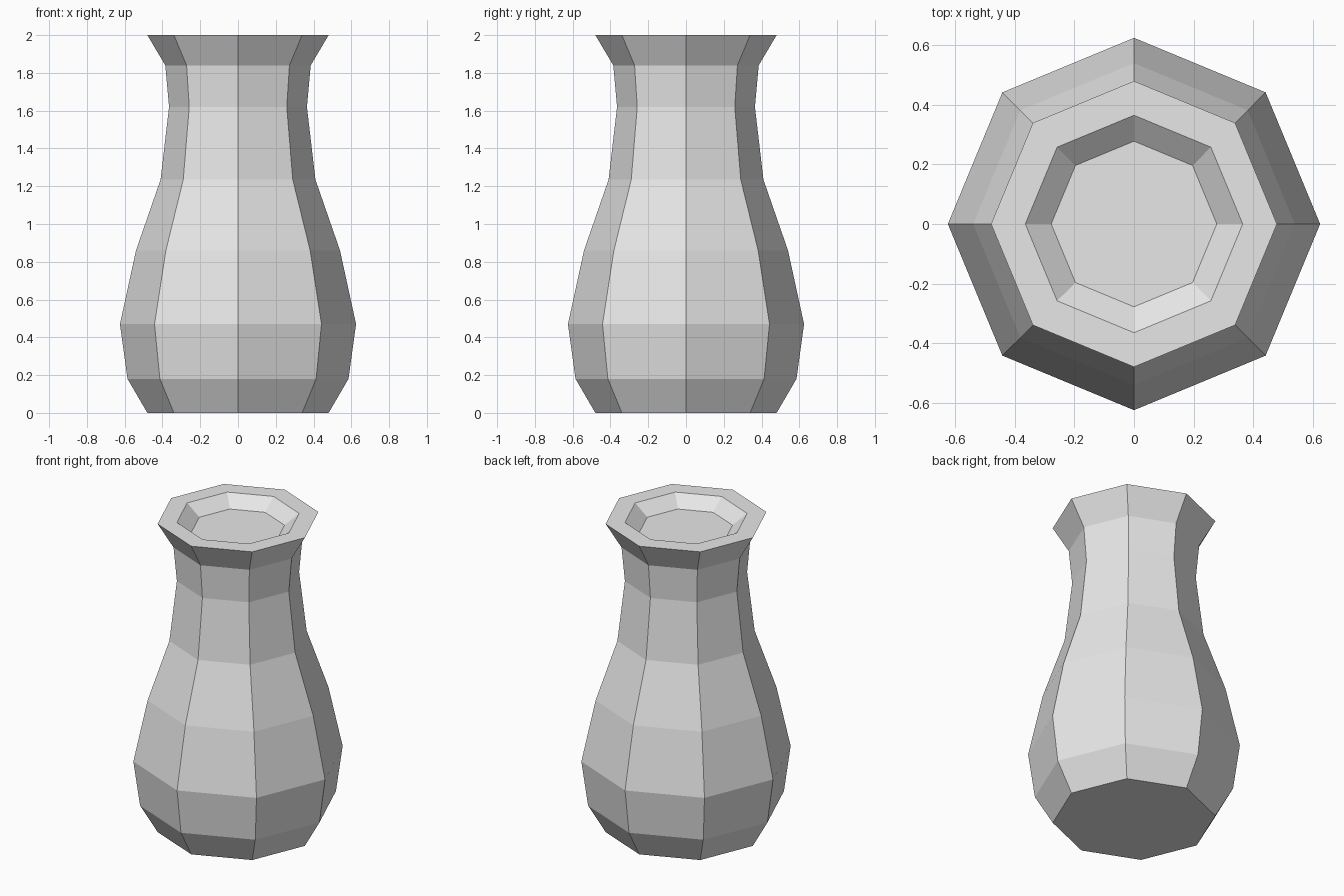
import bpy, bmesh
from math import cos, sin, pi

SIDES = 8

cube = bpy.data.objects.get("Cube")
if cube:
    bpy.data.objects.remove(cube, do_unlink=True)

# Plain clay colour
clay = bpy.data.materials.new("light_grey_clay")
clay.use_nodes = True
clay.diffuse_color = (0.8, 0.8, 0.8, 1)
clay.node_tree.nodes["Principled BSDF"].inputs["Base Color"].default_value = (0.8, 0.8, 0.8, 1)

# Profile (radius, height): foot, belly, neck, flared rim, recessed mouth
PROFILE = [
    (0.48, 0.0), (0.585, 0.18), (0.625, 0.47), (0.54, 0.86),
    (0.41, 1.235), (0.365, 1.62), (0.385, 1.84), (0.48, 2.0),
    (0.365, 2.0), (0.278, 1.93),
]


def ring(bm, radius, z):
    angles = [2 * pi * i / SIDES for i in range(SIDES)]
    return [bm.verts.new((radius * cos(a), radius * sin(a), z)) for a in angles]


# Vase body: rings joined by flat quads, capped at foot and mouth
bm = bmesh.new()
rings = [ring(bm, r, z) for r, z in PROFILE]
for low, high in zip(rings, rings[1:]):
    for i in range(SIDES):
        j = (i + 1) % SIDES
        bm.faces.new((low[i], low[j], high[j], high[i]))
bm.faces.new(rings[0][::-1])
bm.faces.new(rings[-1])
bmesh.ops.recalc_face_normals(bm, faces=bm.faces)

mesh = bpy.data.meshes.new("vase")
bm.to_mesh(mesh)
bm.free()
mesh.materials.append(clay)
vase = bpy.data.objects.new("vase", mesh)
bpy.context.collection.objects.link(vase)
